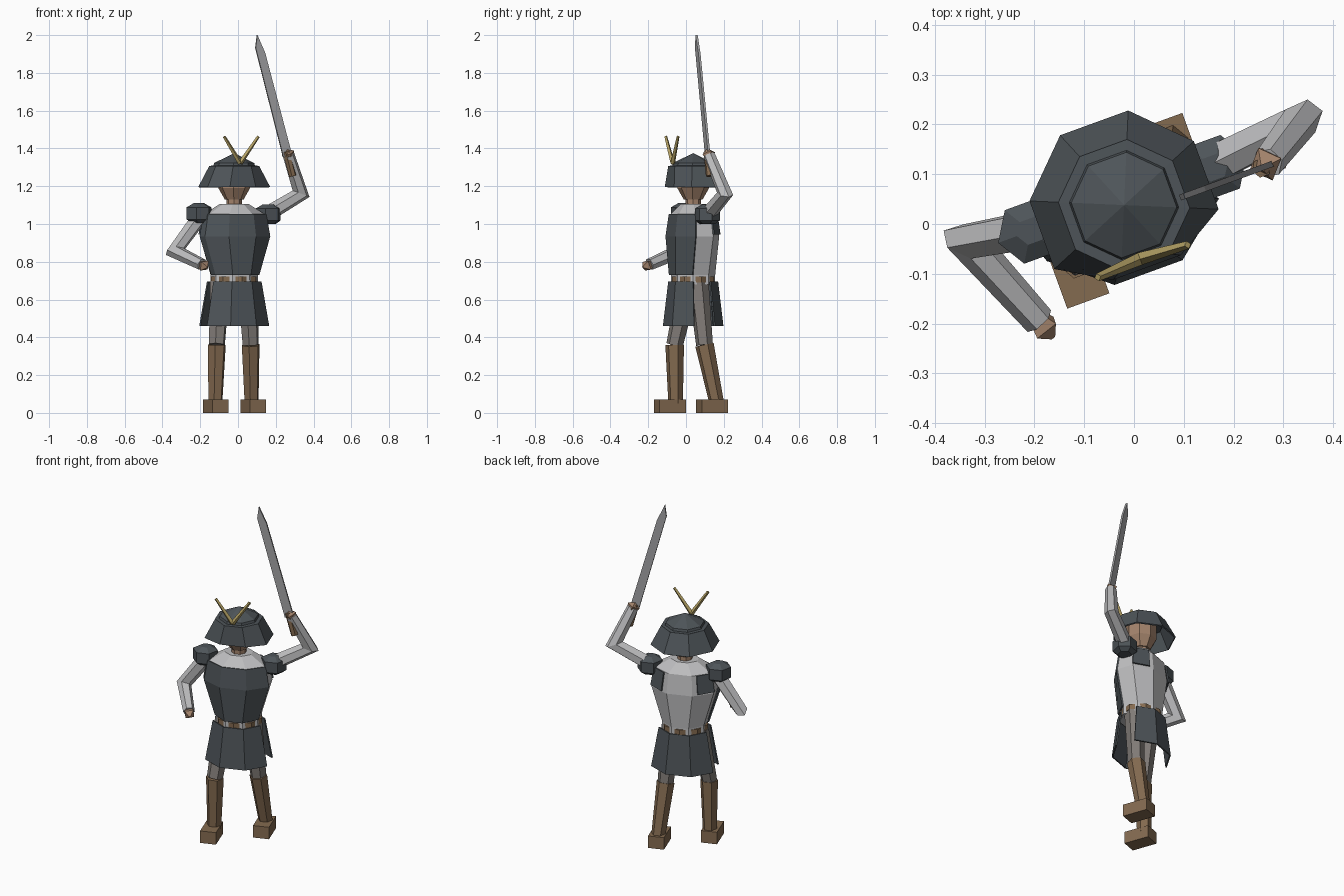
import bpy, bmesh, math
from mathutils import Vector, Matrix

if "Cube" in bpy.data.objects:
    bpy.data.objects.remove(bpy.data.objects["Cube"])

TURN = math.radians(20)                 # whole figure is turned on its feet
CENTRE = Vector((-0.02, 0.038, 0))
ROT = Matrix.Rotation(TURN, 3, 'Z')

def colour(name, r, g, b):
    m = bpy.data.materials.new(name)
    m.diffuse_color = (r, g, b, 1)
    m.use_nodes = True
    m.node_tree.nodes["Principled BSDF"].inputs["Base Color"].default_value = m.diffuse_color
    return m

ARMOUR = colour("dark armour", 0.075, 0.088, 0.098)
CLOTH = colour("pale cloth", 0.52, 0.52, 0.53)
TROUSER = colour("grey trouser", 0.22, 0.20, 0.185)
LEATHER = colour("brown leather", 0.23, 0.145, 0.08)
SKIN = colour("skin", 0.37, 0.23, 0.15)
GOLD = colour("gold", 0.46, 0.36, 0.13)
STEEL = colour("steel", 0.36, 0.36, 0.37)

def make(name, verts, faces, mat, thick=0, recalc=True):
    me = bpy.data.meshes.new(name)
    me.from_pydata([tuple(v) for v in verts], [], faces)
    if recalc:
        bm = bmesh.new()
        bm.from_mesh(me)
        bmesh.ops.recalc_face_normals(bm, faces=bm.faces)
        bm.to_mesh(me)
        bm.free()
    me.materials.append(mat)
    ob = bpy.data.objects.new(name, me)
    bpy.context.collection.objects.link(ob)
    if thick:
        ob.modifiers.new("thickness", 'SOLIDIFY').thickness = thick
    return ob

OCT = [-112.5 + 45 * k for k in range(8)]

def loft(name, rings, mat, angles=OCT, closed=True, centre=CENTRE, thick=0, caps=True):
    """Stack elliptical rings (z, half width, half depth), turned with the body."""
    n, verts, faces = len(angles), [], []
    for z, a, b in rings:
        for t in angles:
            t = math.radians(t)
            p = ROT @ Vector((a * math.cos(t), b * math.sin(t), 0)) + centre
            verts.append((p.x, p.y, z))
    for i in range(len(rings) - 1):
        for j in range(n if closed else n - 1):
            k = (j + 1) % n
            faces.append((i*n + j, i*n + k, i*n + n + k, i*n + n + j))
    if closed and caps:
        faces.append(tuple(reversed(range(n))))
        faces.append(tuple(range(len(verts) - n, len(verts))))
    return make(name, verts, faces, mat, thick, recalc=False)

def limb(name, pts, radii, mat, n=6):
    """Faceted tube through the points with mitred joints."""
    pts = [Vector(p) for p in pts]
    d = (pts[1] - pts[0]).normalized()
    side = d.cross(ROT @ Vector((0, 1, 0))).normalized()
    up = d.cross(side)
    ring = [side * math.cos(2*math.pi*k/n) + up * math.sin(2*math.pi*k/n) for k in range(n)]
    verts, faces = [], []
    for i, p in enumerate(pts):
        if i:
            d = (p - pts[i-1]).normalized()
            nxt = (pts[i+1] - p).normalized() if i + 1 < len(pts) else d
            t = (d + nxt).normalized()
            ring = [o - d * (o.dot(t) / d.dot(t)) for o in ring]
        verts += [p + o * radii[i] for o in ring]
    for i in range(len(pts) - 1):
        for j in range(n):
            k = (j + 1) % n
            faces.append((i*n + j, i*n + k, i*n + n + k, i*n + n + j))
    faces += [tuple(range(n)), tuple(range(len(verts) - n, len(verts)))]
    return make(name, verts, faces, mat)

# Torso, collar and neck
loft("torso", [(0.68, .128, .115), (0.73, .127, .115), (0.935, .19, .13),
               (1.05, .172, .115), (1.105, .08, .065)], CLOTH)
loft("neck", [(1.08, .042, .042), (1.16, .042, .042)], SKIN)
loft("belt", [(0.69, .131, .118), (0.722, .131, .118)], LEATHER,
     angles=[a + 22.5 for a in OCT])

# Breastplate, and the shoulder straps that wrap on to the back
loft("breastplate", [(0.73, .134, .128), (0.935, .199, .139), (1.052, .178, .122)],
     ARMOUR, angles=[-176, -157.5, -112.5, -67.5, -22.5], closed=False, thick=.008)
for side, angles in (("right", [22.5, 58]), ("left", [122, 157.5])):
    loft(side + "_back_strap", [(0.945, .197, .137), (1.052, .178, .122)],
         ARMOUR, angles=angles, closed=False, thick=.008)

# Armoured skirt: front and back panels with slits at the sides
for name, start in (("front", -157.5), ("back", 22.5)):
    loft(name + "_skirt_panel", [(0.46, .19, .156), (0.695, .147, .13)], ARMOUR,
         angles=[start + 45 * k for k in range(4)], closed=False, thick=.008)

# Head and helmet
loft("head", [(1.13, .05, .05), (1.19, .084, .084), (1.29, .084, .084)], SKIN)
brim = loft("helmet_brim", [(1.197, .19, .19), (1.308, .132, .132)], ARMOUR,
            thick=.008, caps=False)
for k in (0, 1):                        # pull the front edge in over the face
    v = brim.data.vertices[k]
    v.co += ROT @ Vector((0, .042, 0))
loft("helmet_crown", [(1.285, .125, .125), (1.308, .131, .131), (1.309, .11, .11),
                      (1.323, .106, .106), (1.375, .001, .001)], ARMOUR)

# Helmet crest: two gold prongs
for side, tip in (("left", (-.073, -.107, 1.463)), ("right", (.108, -.042, 1.463))):
    limb(side + "_crest_prong", [(.012, -.07, 1.322), tip], [.013, .008], GOLD, n=4)

# Shoulder pads
for side, x, y, z in (("left", -.207, -.014, 1.058), ("right", .16, .113, 1.052)):
    loft(side + "_shoulder_pad",
         [(z - .052, .042, .04), (z - .033, .07, .066), (z + .03, .07, .066), (z + .052, .03, .028)],
         ARMOUR, angles=[60 * k for k in range(6)], centre=Vector((x, y, 0)))

# Arms and hands
limb("left_sleeve", [(-.2, -.01, 1.04), (-.335, -.035, .855), (-.19, -.195, .785)],
     [.042, .038, .032], CLOTH)
limb("left_hand", [(-.196, -.188, .788), (-.178, -.208, .779), (-.162, -.228, .772)],
     [.022, .034, .006], SKIN, n=4)
limb("right_sleeve", [(.16, .12, 1.055), (.334, .207, 1.16), (.268, .122, 1.365)],
     [.042, .038, .032], CLOTH)
limb("right_hand", [(.272, .127, 1.35), (.264, .12, 1.375), (.258, .113, 1.395)],
     [.026, .036, .008], SKIN, n=4)

# Sword: grip and flat pointed blade
base, top = Vector((.262, .115, 1.36)), Vector((.112, .06, 1.94))
along = (top - base).normalized()
across = ROT @ Vector((1, 0, 0))
across = (across - along * across.dot(along)).normalized()
normal = along.cross(across)
limb("sword_grip", [base - along * .11, base + along * .025], [.02, .02], LEATHER, n=6)
outline = [(-.025, 0), (.025, 0), (.022, .56), (.005, .664), (-.022, .60)]
blade = [base + across * u + along * v + normal * s for s in (-.006, .006) for u, v in outline]
make("sword_blade", blade, [tuple(range(5)), tuple(range(5, 10))] +
     [(k, (k + 1) % 5, (k + 1) % 5 + 5, k + 5) for k in range(5)], STEEL)

# Legs: trousers, boots and feet
for side, hip, knee, ankle, foot in (
        ("left", (-.095, .012, .69), (-.112, -.06, .36), (-.12, -.055, .05), (-.117, -.085)),
        ("right", (.05, .065, .69), (.067, .098, .36), (.072, .163, .05), (.08, .138))):
    limb(side + "_trouser", [hip, knee], [.056, .045], TROUSER)
    limb(side + "_boot", [knee, ankle], [.05, .039], LEATHER)
    corners = [ROT @ Vector((sx * .045, sy * .074, 0)) + Vector((*foot, z))
               for z in (0, .072) for sx, sy in ((-1, -1), (1, -1), (1, 1), (-1, 1))]
    make(side + "_foot", corners, [(0, 3, 2, 1), (4, 5, 6, 7)] +
         [(k, (k + 1) % 4, (k + 1) % 4 + 4, k + 4) for k in range(4)], LEATHER)
